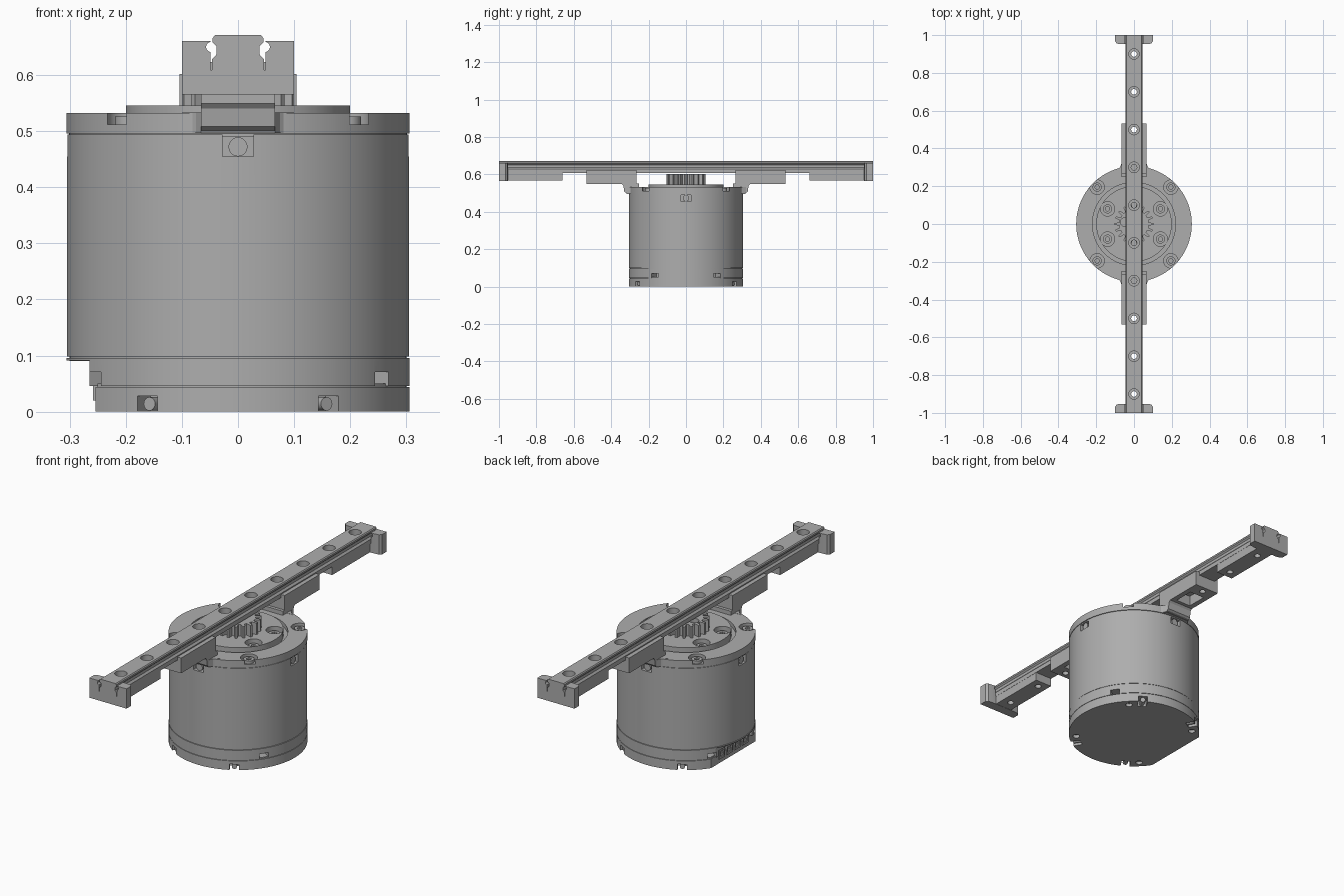
import bpy, bmesh, math
from mathutils import Matrix, Vector

cube = bpy.data.objects.get("Cube")
if cube:
    bpy.data.objects.remove(cube, do_unlink=True)

grey = bpy.data.materials.new("machined_grey")
grey.use_nodes = True
COLOUR = (0.42, 0.42, 0.42, 1)
grey.diffuse_color = COLOUR
grey.node_tree.nodes["Principled BSDF"].inputs["Base Color"].default_value = COLOUR
parts = []


def finish(name, bm, keep=True):
    bmesh.ops.recalc_face_normals(bm, faces=bm.faces)
    mesh = bpy.data.meshes.new(name)
    bm.to_mesh(mesh)
    bm.free()
    mesh.materials.append(grey)
    obj = bpy.data.objects.new(name, mesh)
    bpy.context.collection.objects.link(obj)
    if keep:
        parts.append(obj)
    return obj


def prism(name, points, axis, lo, hi, keep=True):
    """Extrude a 2D outline along one axis."""
    place = {"x": lambda a, b: (lo, a, b), "y": lambda a, b: (a, lo, b),
             "z": lambda a, b: (a, b, lo)}[axis]
    bm = bmesh.new()
    face = bm.faces.new([bm.verts.new(place(*p)) for p in points])
    moved = bmesh.ops.extrude_face_region(bm, geom=[face])["geom"]
    step = Vector([(hi - lo) if a == axis else 0 for a in "xyz"])
    bmesh.ops.translate(bm, vec=step, verts=[v for v in moved if isinstance(v, bmesh.types.BMVert)])
    return finish(name, bm, keep)


def circle(r, a=0, b=0, n=32):
    return [(a + r * math.cos(math.tau * i / n), b + r * math.sin(math.tau * i / n)) for i in range(n)]


def cyl(name, r, x, y, z0, z1, n=32, keep=True):
    return prism(name, circle(r, x, y, n), "z", z0, z1, keep)


def box(name, x0, x1, y0, y1, z0, z1, keep=True):
    return prism(name, [(x0, y0), (x1, y0), (x1, y1), (x0, y1)], "z", z0, z1, keep)


def cut(obj, *cutters):
    """Subtract each cutter for good, then remove it."""
    for cutter in cutters:
        mod = obj.modifiers.new("cut", "BOOLEAN")
        mod.operation, mod.solver, mod.object = "DIFFERENCE", "EXACT", cutter
        graph = bpy.context.evaluated_depsgraph_get()
        mesh = bpy.data.meshes.new_from_object(obj.evaluated_get(graph))
        obj.modifiers.clear()
        obj.data = mesh
        bpy.data.objects.remove(cutter, do_unlink=True)


def spun(obj, degrees):
    obj.data.transform(Matrix.Rotation(math.radians(degrees), 4, "Z"))
    return obj


def pocket(degrees, half, z0, z1, depth=0.05):
    return spun(box("pocket", R - depth, R + 0.05, -half, half, z0, z1, False), degrees)


def side_screw(name, degrees, r, z):
    spun(prism(name, circle(r, 0, z, 20), "x", R - 0.06, R - 0.008), degrees)


def socket_screw(name, x, y, r, z0, z1):
    head = cyl(name, r, x, y, z0, z1, 24)
    cut(head, cyl("socket", r * 0.5, x, y, z1 - 0.012, z1 + 0.01, 6, False))


R = 0.306
QUARTERS = (0, 90, 180, 270)
DIAGONALS = (45, 135, 225, 315)

# Motor housing with a screw pocket on each side
housing = cyl("motor_housing", R - 0.001, 0, 0, 0.098, 0.494, 96)
for a in QUARTERS:
    cut(housing, pocket(a, 0.028, 0.455, 0.51, 0.04))
    side_screw("housing_side_screw", a, 0.017, 0.472)

# Lower ring and base cover, both cut flat on one side
cyl("lower_seam", R - 0.006, 0, 0, 0.09, 0.1, 96)
ring = cyl("lower_ring", R, 0, 0, 0.046, 0.096, 96)
cut(ring, box("flat", -0.4, -0.265, -0.3, 0.3, 0, 0.091, False),
    box("socket_bay", -0.4, -0.237, -0.13, 0.13, 0.04, 0.071, False))
cover = cyl("base_cover", R, 0, 0, 0, 0.044, 96)
cut(cover, box("flat", -0.4, -0.254, -0.3, 0.3, -0.1, 0.2, False))
seam = cyl("base_seam", R - 0.006, 0, 0, 0.04, 0.05, 96)
cut(seam, box("flat", -0.4, -0.25, -0.3, 0.3, -0.1, 0.2, False))
for a in (33, 147, 213, 327):
    cut(ring, pocket(a, 0.022, 0.046, 0.071))
for a in (58, 122, 238, 302):
    cut(cover, pocket(a, 0.021, -0.01, 0.028, 0.045))
    side_screw("base_side_screw", a, 0.012, 0.014)
for a in DIAGONALS:
    x, y = 0.272 * math.cos(math.radians(a)), 0.272 * math.sin(math.radians(a))
    cut(cover, cyl("base_hole", 0.016, x, y, -0.01, 0.015, 20, False))

# Connectors on the flat
for i, y in enumerate((-0.09, -0.03, 0.03, 0.09)):
    plug = box("connector", -0.258, -0.23, y - 0.022, y + 0.022, 0.02, 0.064)
    cut(plug, box("mouth", -0.27, -0.245, y - 0.014, y + 0.014, 0.03, 0.056, False))

# Top flange with countersunk screws
cyl("top_seam", R - 0.005, 0, 0, 0.49, 0.5, 96)
flange = cyl("top_flange", R, 0, 0, 0.496, 0.532, 96)
cut(flange, cyl("bore", 0.22, 0, 0, 0.512, 0.6, 64, False))
for a in DIAGONALS:
    x, y = 0.276 * math.cos(math.radians(a)), 0.276 * math.sin(math.radians(a))
    cut(flange, cyl("counterbore", 0.038, x, y, 0.512, 0.6, 32, False))
    socket_screw("flange_screw", x, y, 0.024, 0.505, 0.526)

# Output disc with recessed screws
disc = cyl("output_disc", 0.2, 0, 0, 0.5, 0.546, 64)
for x in (-0.14, 0.14):
    for y in (-0.08, 0.08):
        cut(disc, cyl("counterbore", 0.038, x, y, 0.515, 0.6, 32, False))
        socket_screw("disc_screw", x, y, 0.024, 0.505, 0.532)

# Pinion gear
TEETH = 18
outline = []
for i in range(TEETH):
    for r, f in ((0.078, -0.3), (0.104, -0.14), (0.104, 0.14), (0.078, 0.3)):
        t = math.tau * (i + f) / TEETH
        outline.append((r * math.cos(t), r * math.sin(t)))
gear = prism("pinion_gear", outline, "z", 0.54, 0.602)
cut(gear, cyl("pinion_hole", 0.022, -0.05, 0.01, 0.56, 0.7, 24, False))

# Linear rail
half = [(0.046, 0.607), (0.046, 0.628), (0.038, 0.637), (0.038, 0.651),
        (0.045, 0.658), (0.045, 0.666), (0.041, 0.671)]
rail = prism("linear_rail", half + [(-x, z) for x, z in reversed(half)], "y", -1, 1)

# End caps, feet, brackets and arms at both ends
drilled = [rail]
for s in (-1, 1):
    side = [(0.1, 1), (0.1, 0.966), (0.09, 0.955), (0.065, 0.952)]
    plan = [(x, s * y) for x, y in side + [(-x, y) for x, y in reversed(side)]]
    cap = prism("end_cap", plan, "z", 0.565, 0.661)
    cut(cap, box("channel", -0.049, 0.049, -1.1, 1.1, 0.609, 0.7, False))
    for x in (-0.048, 0.048):
        cut(cap, prism("relief", circle(0.009, x, 0.65, 16), "y", -1.1, 1.1, False))
    y0, y1 = sorted((s * 0.66, s * 0.956))
    drilled.append(box("rail_foot", -0.045, 0.045, y0, y1, 0.566, 0.612))

    y0, y1 = sorted((s * 0.265, s * 0.532))
    bracket = box("rail_bracket", -0.066, 0.066, y0, y1, 0.549, 0.623)
    y0, y1 = sorted((s * 0.36, s * 0.46))
    cut(bracket, box("recess", -0.04, 0.04, y0, y1, 0.5, 0.6, False))
    drilled.append(bracket)
    prism("bracket_arm", [(s * y, z) for y, z in ((0.25, 0.496), (0.315, 0.496), (0.33, 0.508),
          (0.335, 0.54), (0.345, 0.552), (0.25, 0.552))], "x", -0.066, 0.066)
    prism("arm_fillet", [(x, s * y) for x, y in ((-0.1, 0.28), (-0.075, 0.3), (-0.066, 0.32),
          (0.066, 0.32), (0.075, 0.3), (0.1, 0.28))], "z", 0.497, 0.533)

# Rail mounting holes
for i in range(10):
    y = -0.9 + 0.2 * i
    cut(rail, cyl("counterbore", 0.028, 0, y, 0.64, 0.7, 24, False))
    for obj in drilled:
        lo = min(v.co.y for v in obj.data.vertices)
        hi = max(v.co.y for v in obj.data.vertices)
        if lo < y < hi:
            cut(obj, cyl("bolt_hole", 0.015, 0, y, 0.556 if abs(y) < 0.4 else 0.5, 0.7, 20, False))

# Smooth round walls, keep machined edges sharp
bpy.ops.object.select_all(action="DESELECT")
for obj in parts:
    obj.select_set(True)
bpy.context.view_layer.objects.active = parts[0]
bpy.ops.object.shade_smooth_by_angle(angle=math.radians(25))
